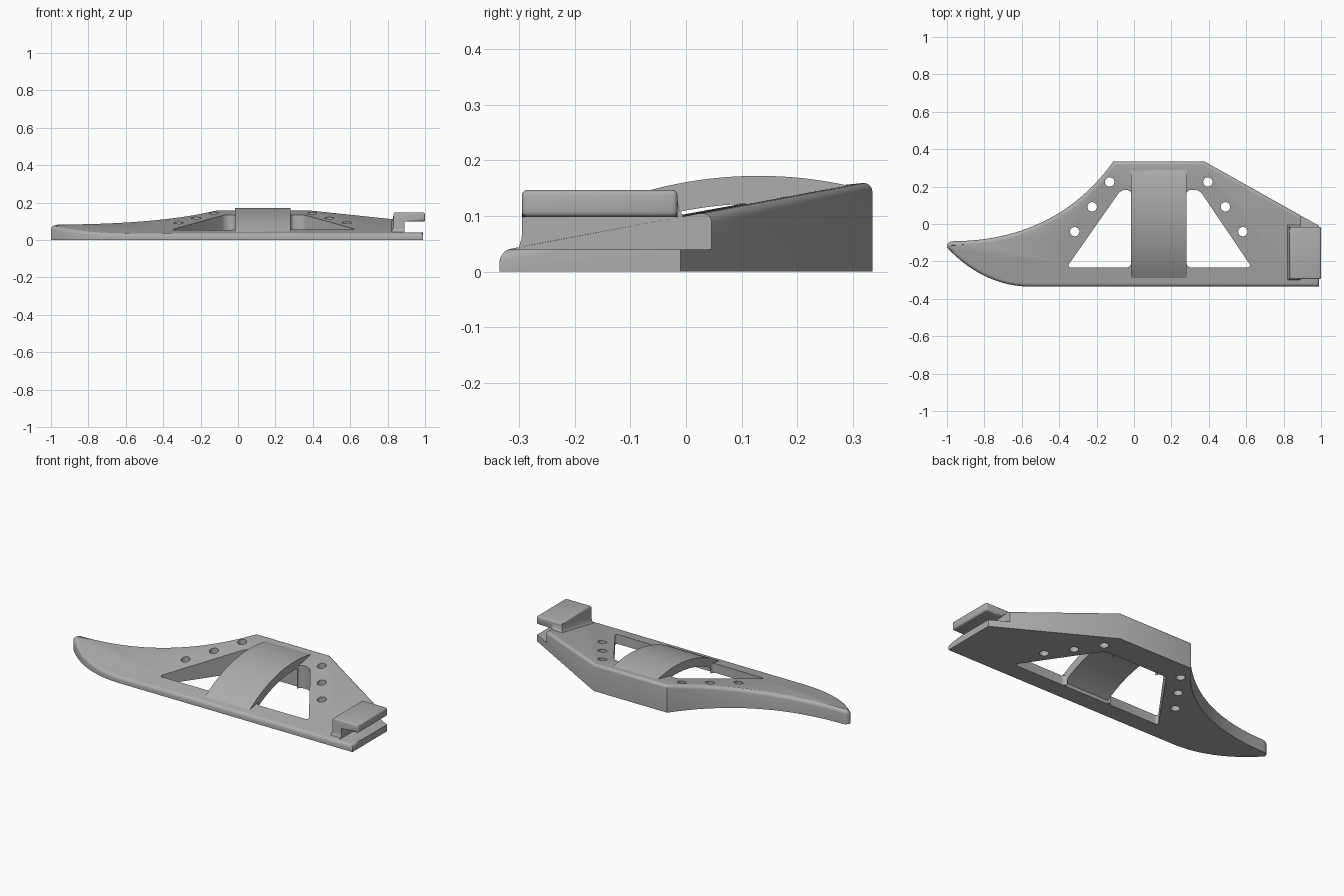
import bpy, bmesh, math
from mathutils import Vector

cube = bpy.data.objects.get("Cube")
if cube:
    bpy.data.objects.remove(cube, do_unlink=True)

grey = bpy.data.materials.new("light_grey")
grey.use_nodes = True
colour = (0.42, 0.42, 0.42, 1)
grey.diffuse_color = colour
grey.node_tree.nodes["Principled BSDF"].inputs["Base Color"].default_value = colour


def top_height(y):
    """Height of the sloping deck."""
    return 0.1 + 0.187 * y


def bezier(a, b, c, d, steps):
    pts = []
    for i in range(steps):
        t = i / steps
        s = 1 - t
        pts.append(tuple(s**3 * p + 3 * s * s * t * q + 3 * s * t * t * r + t**3 * w
                         for p, q, r, w in zip(a, b, c, d)))
    return pts


def prism(points, direction):
    """Closed prism from a flat loop of 3D points."""
    bm = bmesh.new()
    base = bm.faces.new([bm.verts.new(p) for p in points])
    ext = bmesh.ops.extrude_face_region(bm, geom=[base])
    verts = [v for v in ext["geom"] if isinstance(v, bmesh.types.BMVert)]
    bmesh.ops.translate(bm, verts=verts, vec=Vector(direction))
    if not any(f.is_valid and len(f.verts) == len(points) and f is base for f in bm.faces):
        bm.faces.new([v for v in base.verts])
    bmesh.ops.recalc_face_normals(bm, faces=bm.faces)
    return bm


def round_edges(bm, edges, radius, segments=4):
    bmesh.ops.bevel(bm, geom=edges, offset=radius, segments=segments,
                    profile=0.5, affect='EDGES', clamp_overlap=False)


def finish(name, bm):
    bmesh.ops.recalc_face_normals(bm, faces=bm.faces)
    mesh = bpy.data.meshes.new(name)
    bm.to_mesh(mesh)
    bm.free()
    mesh.materials.append(grey)
    obj = bpy.data.objects.new(name, mesh)
    bpy.context.collection.objects.link(obj)
    return obj


def activate(obj):
    bpy.ops.object.select_all(action='DESELECT')
    obj.select_set(True)
    bpy.context.view_layer.objects.active = obj


def cut(target, bm):
    cutter = finish("cutter", bm)
    cutter.hide_render = True
    activate(target)
    mod = target.modifiers.new("cut", 'BOOLEAN')
    mod.operation = 'DIFFERENCE'
    mod.solver = 'EXACT'
    mod.object = cutter
    bpy.ops.object.modifier_apply(modifier=mod.name)
    bpy.data.objects.remove(cutter, do_unlink=True)


def upright(points, low=-0.1, high=0.3):
    return prism([(x, y, low) for x, y in points], (0, 0, high - low))


# Sloping deck with a curved tail
outline = bezier((-0.965, -0.092), (-0.62, -0.09), (-0.32, 0.04), (-0.11, 0.335), 24)
outline += [(-0.11, 0.335), (0.375, 0.335), (0.99, -0.01), (0.99, -0.335)]
outline += bezier((-0.55, -0.335), (-0.78, -0.335), (-0.93, -0.2), (-1, -0.125), 16)
outline += bezier((-1, -0.125), (-1, -0.105), (-0.99, -0.092), (-0.965, -0.092), 4)
bm = upright(outline, 0, 0.1)
for v in bm.verts:
    if v.co.z > 0.05:
        v.co.z = top_height(v.co.y)
rim = [e for e in bm.edges if all(v.co.z > 0.01 for v in e.verts)]
round_edges(bm, rim, 0.02)
deck = finish("deck", bm)

# Triangular windows either side of the bridge, joined beneath it
for points in ([(-0.36, -0.232), (-0.015, -0.232), (-0.015, 0.182), (-0.07, 0.182)],
               [(0.63, -0.232), (0.28, -0.232), (0.28, 0.182), (0.35, 0.182)]):
    bm = upright(points)
    posts = [e for e in bm.edges if abs(e.verts[0].co.z - e.verts[1].co.z) > 0.1]
    round_edges(bm, posts, 0.024, 5)
    cut(deck, bm)
cut(deck, upright([(-0.015, -0.232), (0.28, -0.232), (0.28, 0.182), (-0.015, 0.182)]))

# Rows of round holes along both flanks
for x0, step in ((-0.13, -0.0935), (0.395, 0.0935)):
    for i in range(3):
        cx, cy = x0 + step * i, 0.225 - 0.133 * i
        ring = [(cx + 0.025 * math.cos(a * math.tau / 24),
                 cy + 0.025 * math.sin(a * math.tau / 24)) for a in range(24)]
        cut(deck, upright(ring))

# Slot that leaves only a thin lower jaw at the clip end
cut(deck, upright([(0.89, -0.5), (1.2, -0.5), (1.2, 0.3), (0.89, 0.3)], 0.04, 0.3))


# Arched bridge
def arc(radius, y0, y1, steps=28):
    pts = []
    for i in range(steps + 1):
        y = y0 + (y1 - y0) * i / steps
        pts.append((-0.015, y, math.sqrt(radius**2 - (y - 0.13)**2) - 0.578))
    return pts


bridge = finish("bridge", prism(arc(0.75, -0.292, 0.3) + arc(0.7, 0.2, -0.26), (0.295, 0, 0)))

# Overhanging upper jaw of the clip
profile = [(0.8, 0.03), (0.89, 0.03), (0.89, 0.098), (0.997, 0.098), (0.997, 0.147),
           (0.832, 0.147), (0.826, 0.12), (0.815, 0.105), (0.8, 0.097)]
lower = [(0.832, 0.03), (0.89, 0.03), (0.89, 0.098), (1.0, 0.098), (1.0, 0.147), (0.832, 0.147)]
bm = prism([(x, -0.295, z) for x, z in lower], (0, 0.28, 0))
corners = [e for e in bm.edges if all(v.co.z > 0.05 for v in e.verts)
           and all(v.co.x > 0.82 for v in e.verts)
           and not all(abs(v.co.x - 0.89) < 0.01 for v in e.verts)]
round_edges(bm, corners, 0.01, 3)
clip_jaw = finish("clip_jaw", bm)

# Flared foot where the jaw meets the deck
foot = [(0.0, 0.0), (0.004, 0.03), (0.012, 0.045), (0.03, 0.058)]
bm = bmesh.new()
loops = []
for grow, drop in foot:
    ring = []
    for x, y in ((0.832 - grow, -0.293 - grow * 0.6), (0.89, -0.293 - grow * 0.6),
                 (0.89, -0.017 + grow), (0.832 - grow, -0.017 + grow)):
        ring.append(bm.verts.new((x, y, top_height(y) + 0.045 - drop)))
    loops.append(ring)
for a, b in zip(loops, loops[1:]):
    for i in range(4):
        j = (i + 1) % 4
        bm.faces.new((a[i], a[j], b[j], b[i]))
bm.faces.new(loops[0])
bm.faces.new(loops[-1])
clip_foot = finish("clip_foot", bm)

for obj in (deck, bridge, clip_jaw, clip_foot):
    activate(obj)
    bpy.ops.object.shade_smooth_by_angle(angle=math.radians(35))
